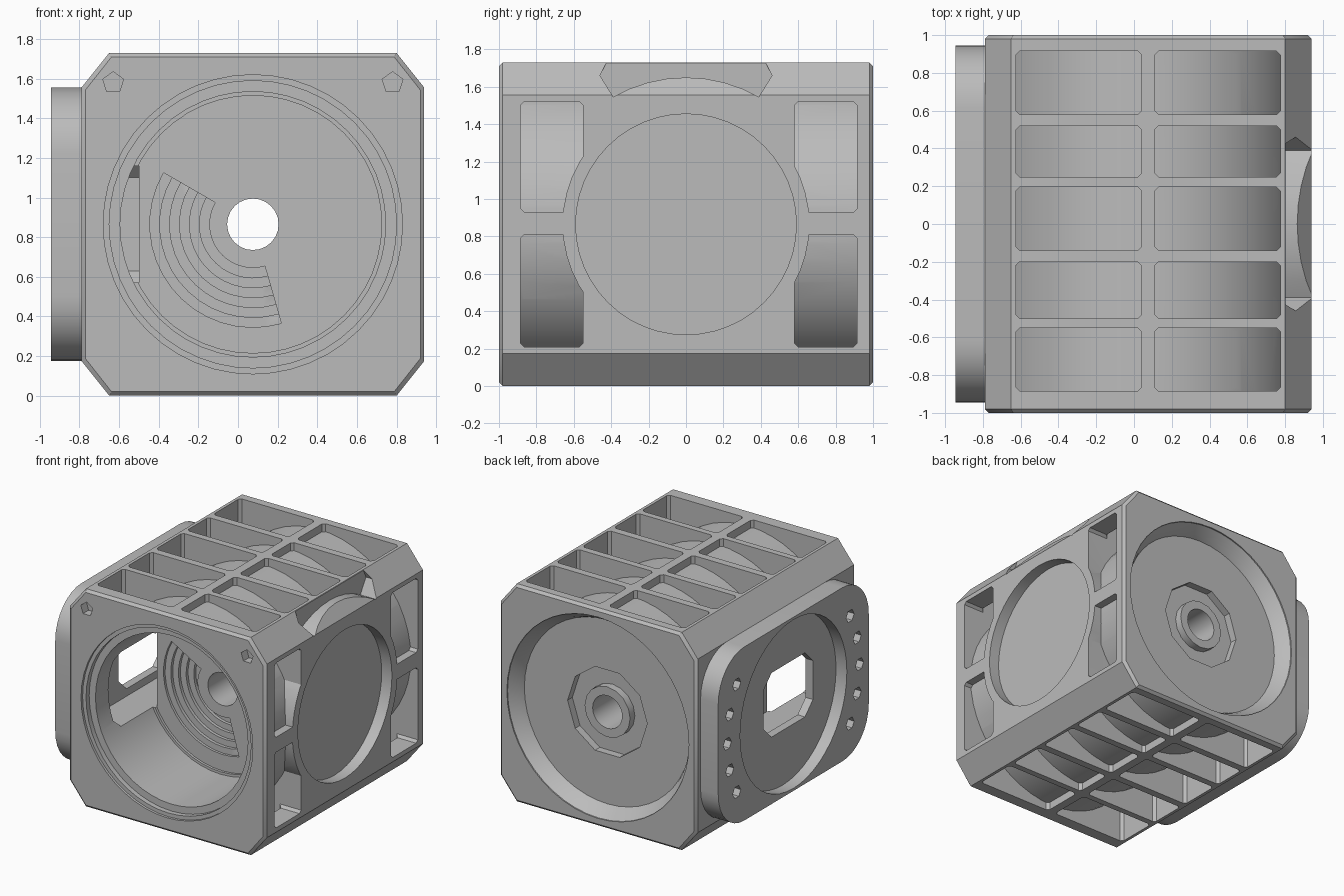
import bpy, bmesh
from math import cos, sin, pi, radians

if "Cube" in bpy.data.objects:
    bpy.data.objects.remove(bpy.data.objects["Cube"])

CX, CZ = 0.075, 0.865          # main bore axis
grey = bpy.data.materials.new("cast_grey")
grey.use_nodes = True
TONE = (0.5, 0.5, 0.5, 1)
grey.diffuse_color = TONE
grey.node_tree.nodes["Principled BSDF"].inputs["Base Color"].default_value = TONE


def place(u, v, w, axis):
    return {"x": (w, u, v), "y": (u, w, v), "z": (u, v, w)}[axis]


def add_loft(bm, rings, axis):
    """Closed solid through rings, each given as (outline, position along axis)."""
    loops = [[bm.verts.new(place(u, v, w, axis)) for u, v in pts] for pts, w in rings]
    n = len(loops[0])
    for a, b in zip(loops, loops[1:]):
        for i in range(n):
            bm.faces.new((a[i], a[(i + 1) % n], b[(i + 1) % n], b[i]))
    bm.faces.new(loops[0][::-1])
    bm.faces.new(loops[-1])


def solid(name, parts, axis):
    bm = bmesh.new()
    for rings in parts:
        add_loft(bm, rings, axis)
    bmesh.ops.recalc_face_normals(bm, faces=bm.faces)
    me = bpy.data.meshes.new(name)
    bm.to_mesh(me)
    bm.free()
    me.materials.append(grey)
    ob = bpy.data.objects.new(name, me)
    bpy.context.collection.objects.link(ob)
    return ob


def circle(cu, cv, r, n=48, start=0.0):
    return [(cu + r * cos(start + 2 * pi * i / n), cv + r * sin(start + 2 * pi * i / n)) for i in range(n)]


def chamfered(u0, u1, v0, v1, c):
    return [(u0 + c, v0), (u1 - c, v0), (u1, v0 + c), (u1, v1 - c),
            (u1 - c, v1), (u0 + c, v1), (u0, v1 - c), (u0, v0 + c)]


def prism(pts, a, b):
    return [(pts, a), (pts, b)]


def lathe(profile, cu=CX, cv=CZ):
    return [(circle(cu, cv, r), w) for r, w in profile]


def boolean(ob, tool, keep=False):
    mod = ob.modifiers.new("cut", "BOOLEAN")
    mod.operation, mod.solver, mod.object = "DIFFERENCE", "EXACT", tool
    deps = bpy.context.evaluated_depsgraph_get()
    me = bpy.data.meshes.new_from_object(ob.evaluated_get(deps))
    ob.modifiers.clear()
    ob.data = me
    if not keep:
        bpy.data.objects.remove(tool)


# Block with chamfered corners and a small bevel on both ends
def block_outline(i):
    w, h, c, k = 0.865 - i, 0.865 - i, 0.14 - i * 0.4, 0.175 - i * 0.4
    quarter = [(w, h - k), (w - c, h)]
    pts = quarter + [(-u, v) for u, v in quarter[::-1]]
    pts += [(-u, -v) for u, v in pts]
    return [(CX + u, CZ + v) for u, v in pts]


housing = solid("housing", [[(block_outline(0.02), -1), (block_outline(0), -0.98),
                             (block_outline(0), 0.98), (block_outline(0.02), 1)]], "y")

# Lightening pockets, floored by the barrel around the bore
barrel = solid("barrel_helper", [lathe([(0.805, -1.2), (0.805, 1.2)])], "y")
rows = [(-0.885, -0.55), (-0.5, -0.2), (-0.14, 0.195), (0.25, 0.52), (0.58, 0.915)]
columns = [(-0.625, 0.04), (0.11, 0.775)]
for z0, z1 in ((CZ, 2), (-0.3, CZ)):
    pockets = solid("pocket_cutter", [prism(chamfered(*c, *r, 0.02), z0, z1)
                                      for c in columns for r in rows], "z")
    boolean(pockets, barrel, keep=True)
    boolean(housing, pockets)

# Side pockets, kept clear of the round side pad
side_pockets = solid("side_pocket_cutter", [prism(chamfered(*r, *z, 0.02), 0.3, 1.2)
                                            for r in (rows[0], rows[-1])
                                            for z in ((0.21, 0.81), (0.93, 1.52))], "x")
boolean(side_pockets, barrel)
boolean(side_pockets, solid("pad_helper", [lathe([(0.66, 0), (0.66, 1.4)], 0, CZ)], "x"))
boolean(housing, side_pockets)
boolean(housing, solid("side_recess_cutter", [lathe([(0.59, 0.85), (0.59, 1.2)], 0, CZ)], "x"))

# Clearance notch in the upper side chamfer, following a round lower wall
notch_half = [(0.36, 1.5), (0.46, 1.66), (0.41, 1.76)]
notch = solid("notch_cutter", [prism(notch_half + [(-y, z) for y, z in notch_half[::-1]], 0.803, 1.1)], "x")
boolean(notch, solid("notch_helper", [lathe([(0.785, 0.5), (0.785, 1.3)], 0, CZ)], "x"))
boolean(housing, notch)

# Front bore with stepped rebate, shallow back recess and shaft hole
boolean(housing, solid("bore_cutter", [lathe([(0.755, -1.1), (0.755, -0.98), (0.725, -0.98), (0.725, -0.94),
                                              (0.67, -0.94), (0.67, -0.32), (0.65, -0.32), (0.65, -0.3)])], "y"))
boolean(housing, solid("back_cutter", [lathe([(0.73, 0.88), (0.75, 0.92), (0.8, 0.99), (0.8, 1.1)])], "y"))
groove = solid("groove_cutter", [prism(circle(CX, CZ, 0.35, 10), 0.82, 1)], "y")
boolean(groove, solid("hub_helper", [prism(circle(CX, CZ, 0.2, 16), 0.5, 1.1)], "y"))
boolean(housing, groove)

# Stepped arcs sinking into the bore floor
arc = [radians(150 + 136 * k / 16) for k in range(17)]


def sector(r):
    return [(CX + q * cos(a), CZ + q * sin(a)) for q, way in ((r, 1), (0.22, -1)) for a in arc[::way]]


steps = [(sector(0.52), -0.4)]
for i in range(6):
    r, depth = 0.52 - 0.05 * i, -0.28 + 0.025 * i
    steps += [(sector(r), depth), (sector(r - 0.05), depth)]
boolean(housing, solid("step_cutter", [steps[:-1]], "y"))
boolean(housing, solid("shaft_cutter", [prism(circle(CX, CZ, 0.13, 24), -1.2, 1.2)], "y"))

# Blind screw holes in the upper front corners
boolean(housing, solid("screw_cutter", [prism(circle(x, 1.58, 0.055, 5, pi / 2), -1.1, -0.93)
                                        for x in (-0.63, 0.78)], "y"))
# Opening from the bore to the flange window
boolean(housing, solid("passage_cutter", [prism(chamfered(-0.78, 0.2, 0.57, 1.16, 0.06), -0.9, -0.5)], "x"))

# Side flange: a plate with large rounded corners
HY, HZ, R = 0.945, 0.69, 0.33
outline = [(sy * (HY - R) + R * cos(a), CZ + sz * (HZ - R) + R * sin(a))
           for q, (sy, sz) in enumerate(((1, 1), (-1, 1), (-1, -1), (1, -1)))
           for a in [pi / 2 * (q + k / 8) for k in range(9)]]
flange = solid("side_flange", [prism(outline, -0.945, -0.785)], "x")
boolean(flange, solid("flange_recess_cutter", [lathe([(0.67, -1.2), (0.67, -0.85)], 0, CZ)], "x"))
boolean(flange, solid("window_cutter", [prism(chamfered(-0.38, 0.24, 0.63, 1.14, 0.1), -1, -0.7)], "x"))
boolean(flange, solid("bolt_cutter", [prism(circle(s * 0.83 * cos(radians(a)), CZ + 0.83 * sin(radians(a)), 0.05, 6),
                                            -1.1, -0.85)
                                      for s in (-1, 1) for a in (-31, -15.5, 0, 15.5, 31)], "x"))

# Smooth the round walls, keep edges sharp
for ob in (housing, flange):
    bpy.ops.object.select_all(action="DESELECT")
    ob.select_set(True)
    bpy.context.view_layer.objects.active = ob
    bpy.ops.object.shade_smooth_by_angle(angle=radians(30))
